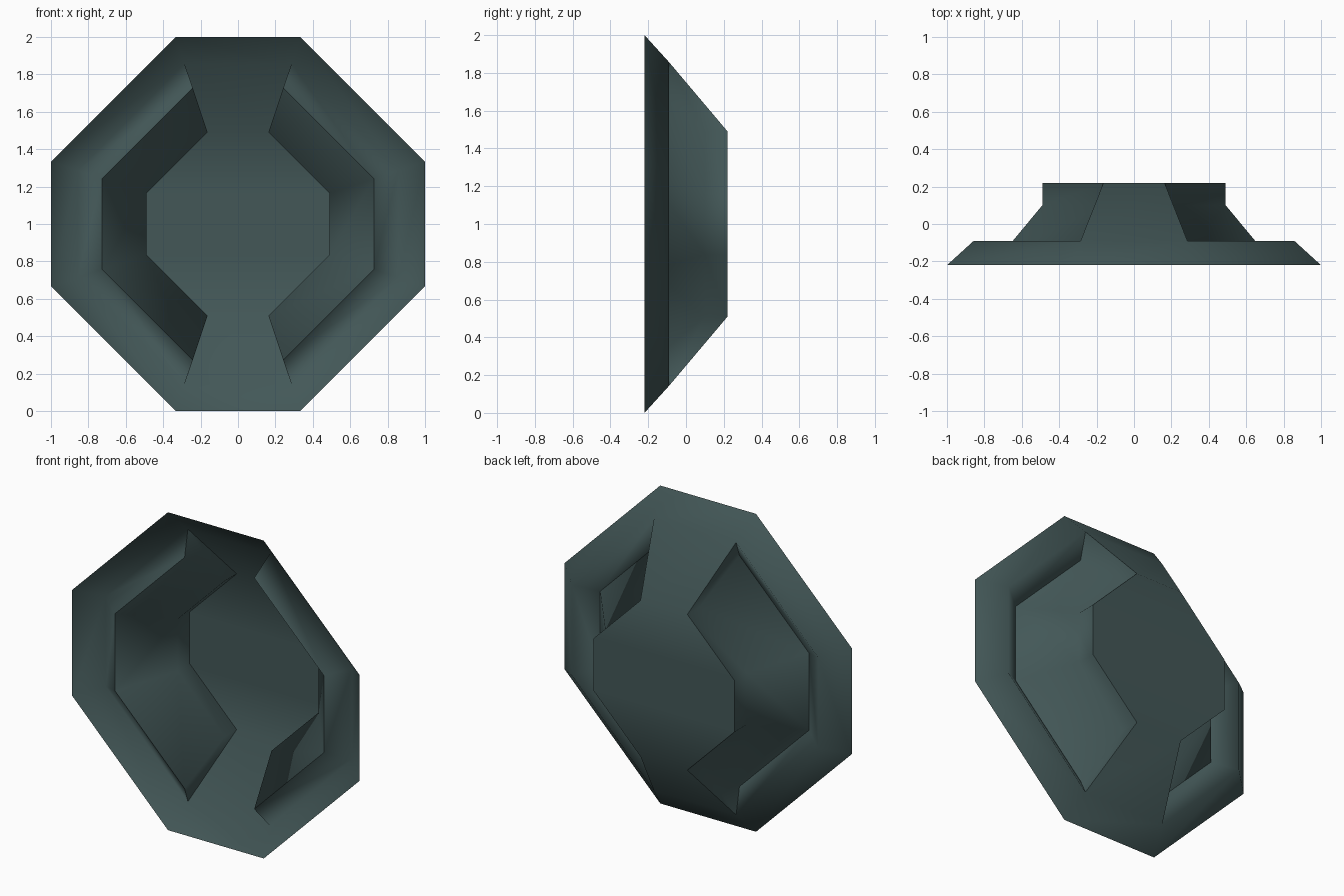
import bpy
import bmesh
import math

cube = bpy.data.objects.get("Cube")
if cube:
    bpy.data.objects.remove(cube, do_unlink=True)

# Single flat colour
mat = bpy.data.materials.new("dark slate teal")
mat.use_nodes = True
colour = (0.056, 0.096, 0.096, 1)
mat.diffuse_color = colour
bsdf = next(n for n in mat.node_tree.nodes if n.type == 'BSDF_PRINCIPLED')
bsdf.inputs["Base Color"].default_value = colour

# Octagon outline with long diagonals, clockwise from upper right
C = 1 / 3
OUTLINE = [(C, 1), (1, C), (1, -C), (C, -1), (-C, -1), (-1, -C), (-1, C), (-C, 1)]

bm = bmesh.new()


def ring(size, y):
    return [bm.verts.new((x * size, y, 1 + z * size)) for x, z in OUTLINE]


def bridge(a, b, sides):
    for k in sides:
        n = (k + 1) % 8
        bm.faces.new((a[k], a[n], b[n], b[k]))


rim = ring(1, -0.22)
crest = ring(0.857, -0.09)
valley = ring(0.727, -0.185)
foot = ring(0.49, 0.10)
cap = ring(0.49, 0.22)

# Outer sloped rim
bridge(rim, crest, range(8))

# Straight sloped strips at the top and bottom
STRIPS = (3, 7)
bridge(crest, cap, STRIPS)

# Sunken grooves around both flanks
FLANKS = [k for k in range(8) if k not in STRIPS]
bridge(crest, valley, FLANKS)
bridge(valley, foot, FLANKS)
bridge(foot, cap, FLANKS)

# Walls closing the groove ends beside the strips
for k in (0, 3, 4, 7):
    bm.faces.new((crest[k], valley[k], foot[k], cap[k]))

# Flat back plate in three bands
for corners in ((7, 0, 1, 6), (6, 1, 2, 5), (5, 2, 3, 4)):
    bm.faces.new([cap[k] for k in corners])

# Remove the unused ring corners, then orient the faces outward
bmesh.ops.delete(bm, geom=[v for v in bm.verts if not v.link_faces], context='VERTS')
bmesh.ops.recalc_face_normals(bm, faces=bm.faces)
plate = [f for f in bm.faces if all(v in cap for v in f.verts)]
if plate[0].normal.y < 0:
    bmesh.ops.reverse_faces(bm, faces=bm.faces)

mesh = bpy.data.meshes.new("octagonal_dish")
bm.to_mesh(mesh)
bm.free()
mesh.materials.append(mat)
dish = bpy.data.objects.new("octagonal_dish", mesh)
bpy.context.collection.objects.link(dish)

# Smooth shading with the steep folds kept sharp
bpy.ops.object.select_all(action='DESELECT')
dish.select_set(True)
bpy.context.view_layer.objects.active = dish
bpy.ops.object.shade_smooth_by_angle(angle=math.radians(82))
